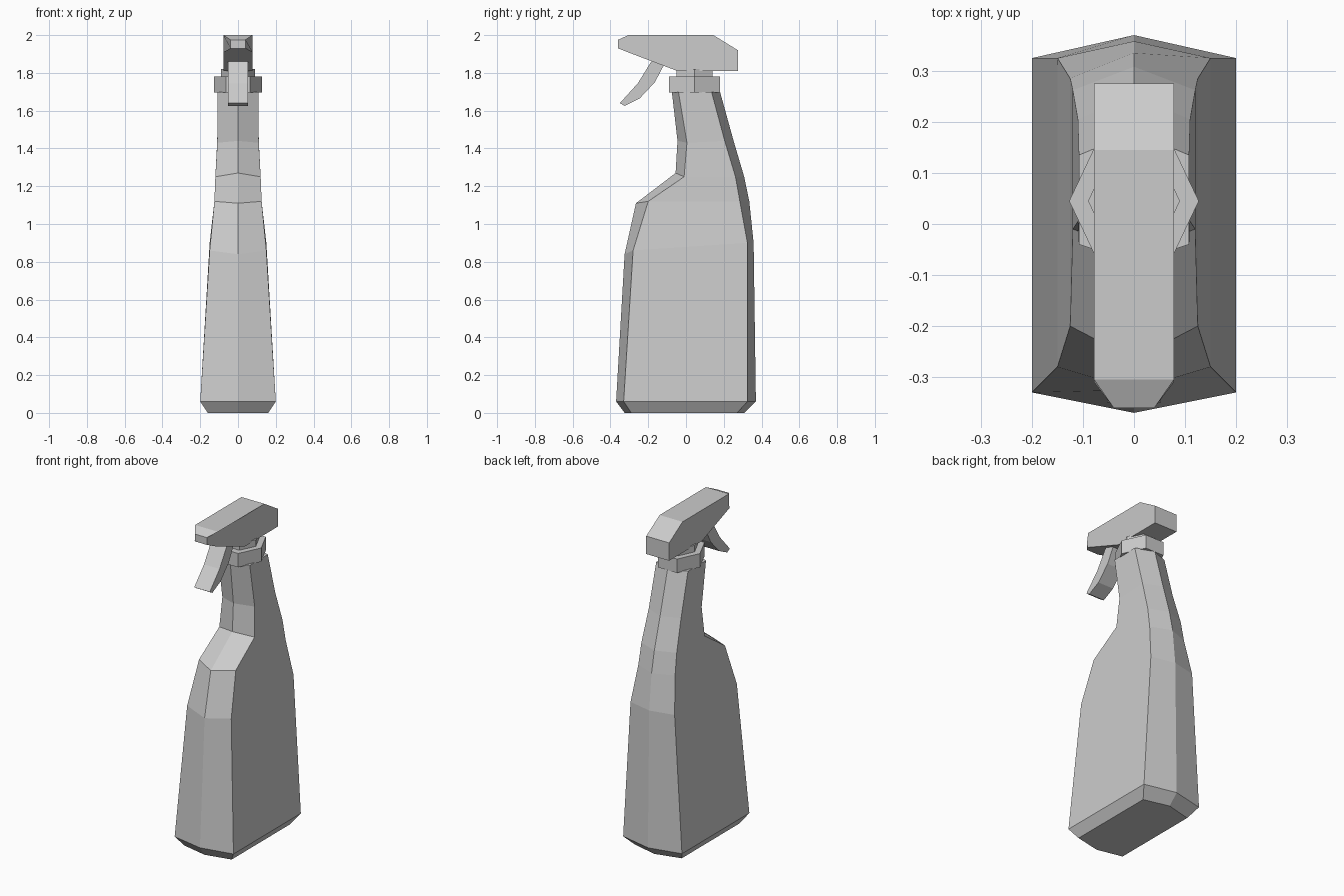
import bpy
import math

cube = bpy.data.objects.get("Cube")
if cube:
    bpy.data.objects.remove(cube)

# One plain plastic colour
grey = bpy.data.materials.new("light_grey")
grey.use_nodes = True
GREY = (0.6, 0.6, 0.6, 1)
grey.diffuse_color = GREY
grey.node_tree.nodes["Principled BSDF"].inputs["Base Color"].default_value = GREY


def loft(name, rings):
    """Join equal-sized rings of points into a closed, flat-faced solid."""
    n = len(rings[0])
    verts = [p for ring in rings for p in ring]
    faces = [list(range(n))[::-1], [len(verts) - n + i for i in range(n)]]
    for r in range(len(rings) - 1):
        for i in range(n):
            j = (i + 1) % n
            faces.append([r * n + i, r * n + j, (r + 1) * n + j, (r + 1) * n + i])
    mesh = bpy.data.meshes.new(name)
    mesh.from_pydata(verts, [], faces)
    mesh.materials.append(grey)
    obj = bpy.data.objects.new(name, mesh)
    bpy.context.collection.objects.link(obj)
    return obj


def hex_prism(name, radius_x, radius_y, centre_y, z0, z1):
    def ring(z):
        return [(radius_x * math.cos(i * math.pi / 3),
                 centre_y + radius_y * math.sin(i * math.pi / 3), z) for i in range(6)]
    return loft(name, [ring(z0), ring(z1)])


def extrude_x(name, profile, widths):
    """Sweep a (y, z) outline across x, with a half width for each point."""
    return loft(name, [[(s * w, y, z) for (y, z), w in zip(profile, widths)]
                       for s in (-1, 1)])


# Bottle: half width, front ridge, front edge, back edge, back ridge as (y, z)
sections = [
    (0.16, (-0.325, 0), (-0.29, 0), (0.27, 0), (0.31, 0)),
    (0.2, (-0.37, 0.06), (-0.33, 0.06), (0.325, 0.06), (0.37, 0.06)),
    (0.15, (-0.325, 0.84), (-0.28, 0.86), (0.325, 0.9), (0.358, 0.9)),
    (0.125, (-0.265, 1.11), (-0.2, 1.12), (0.285, 1.12), (0.335, 1.12)),
    (0.12, (-0.055, 1.27), (-0.01, 1.25), (0.262, 1.25), (0.308, 1.25)),
    (0.11, (-0.045, 1.44), (0.005, 1.43), (0.205, 1.44), (0.252, 1.44)),
    (0.108, (-0.075, 1.7), (-0.04, 1.7), (0.135, 1.7), (0.18, 1.7)),
]
loft("bottle", [[(0, *front), (w, *fside), (w, *bside),
                 (0, *back), (-w, *bside), (-w, *fside)]
                for w, front, fside, bside, back in sections])

# Screw collar and stem under the head
hex_prism("collar", 0.127, 0.155, 0.045, 1.695, 1.78)
hex_prism("stem", 0.09, 0.11, 0.045, 1.77, 1.82)

# Spray head, tapering to the nozzle
head = [(-0.36, 1.93), (-0.31, 1.91), (-0.045, 1.81), (0.275, 1.81),
        (0.275, 1.92), (0.145, 2.0), (-0.305, 2.0), (-0.36, 1.975)]
extrude_x("spray_head", head, [0.04] + [0.078] * 6 + [0.04])

# Curved trigger
trigger = [(-0.17, 1.875), (-0.187, 1.855), (-0.255, 1.745), (-0.35, 1.64),
           (-0.325, 1.625), (-0.245, 1.665), (-0.165, 1.75), (-0.115, 1.845)]
extrude_x("trigger", trigger, [0.053] * len(trigger))
